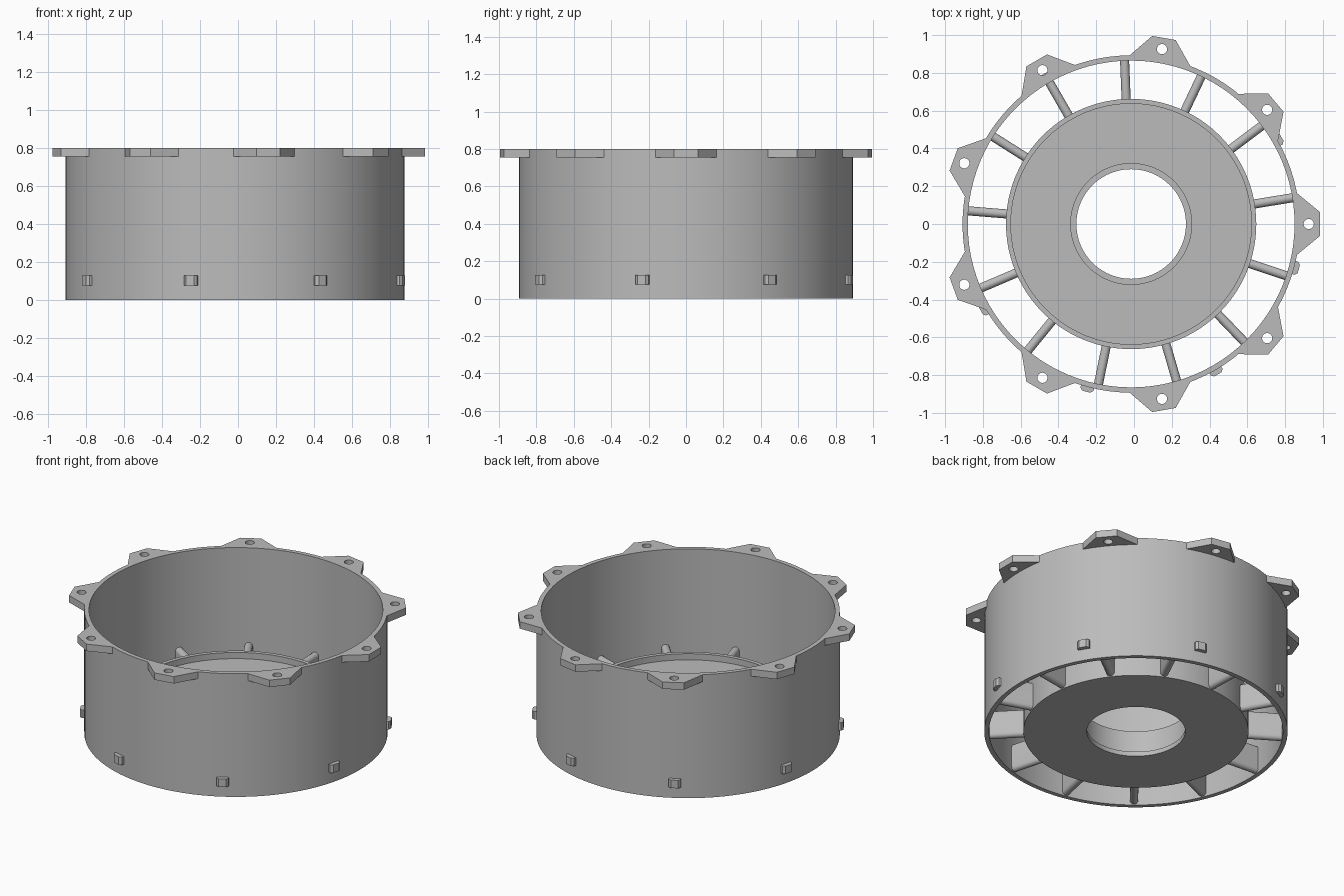
import bpy, bmesh, math
from mathutils import Matrix, Vector

if "Cube" in bpy.data.objects:
    bpy.data.objects.remove(bpy.data.objects["Cube"])

CX = -0.015   # ring axis, offset so the lugs are centred overall
grey = bpy.data.materials.new("grey_plastic")
grey.diffuse_color = (0.5, 0.5, 0.5, 1)
grey.use_nodes = True
grey.node_tree.nodes["Principled BSDF"].inputs["Base Color"].default_value = grey.diffuse_color


def finish(name, bm, smooth=True):
    bmesh.ops.recalc_face_normals(bm, faces=bm.faces[:])
    me = bpy.data.meshes.new(name)
    bm.to_mesh(me)
    bm.free()
    me.materials.append(grey)
    ob = bpy.data.objects.new(name, me)
    bpy.context.collection.objects.link(ob)
    ob.location.x = CX
    bpy.ops.object.select_all(action='DESELECT')
    ob.select_set(True)
    bpy.context.view_layer.objects.active = ob
    if smooth:
        bpy.ops.object.shade_smooth_by_angle(angle=math.radians(30))
    return ob


def lathe(name, profile, n=96):
    """Revolve a closed (radius, height) profile around the axis."""
    bm = bmesh.new()
    rings = [[bm.verts.new((r * math.cos(2 * math.pi * i / n), r * math.sin(2 * math.pi * i / n), z))
              for r, z in profile] for i in range(n)]
    m = len(profile)
    for i in range(n):
        a, b = rings[i], rings[(i + 1) % n]
        for j in range(m):
            k = (j + 1) % m
            bm.faces.new((a[j], b[j], b[k], a[k]))
    return finish(name, bm)


def prism(bm, pts, offset, turn):
    """Extrude a closed outline along offset, then turn it about the axis."""
    rot = Matrix.Rotation(math.radians(turn), 3, 'Z')
    lo = [bm.verts.new(rot @ Vector(p)) for p in pts]
    hi = [bm.verts.new(rot @ (Vector(p) + Vector(offset))) for p in pts]
    n = len(pts)
    bm.faces.new(lo)
    bm.faces.new(hi)
    for i in range(n):
        j = (i + 1) % n
        bm.faces.new((lo[i], lo[j], hi[j], hi[i]))


# outer duct wall
lathe("outer_shell", [(0.865, 0), (0.893, 0), (0.893, 0.8), (0.865, 0.8)])

# central hub: raised outer lip, recessed deck, stepped bore
lathe("hub", [(0.29, 0), (0.6625, 0), (0.6625, 0.225), (0.637, 0.225), (0.637, 0.185),
              (0.32, 0.185), (0.32, 0.03), (0.29, 0.03)])

# vanes joining hub and shell, rounded top and bottom
bm = bmesh.new()
W, Z0, Z1 = 0.024, 0.005, 0.185
outline = []
for i in range(9):
    a = math.pi * i / 8
    outline.append((0.655, W * math.cos(a), Z1 - W + W * math.sin(a)))
for i in range(9):
    a = math.pi + math.pi * i / 8
    outline.append((0.655, W * math.cos(a), Z0 + W + W * math.sin(a)))
for k in range(13):
    prism(bm, outline, (0.218, 0, 0), 9.23 + k * 360 / 13)
finish("vanes", bm)

# mounting lugs around the top edge, each with a bolt hole
bm = bmesh.new()
T = 0.045
corners = [(1.0, -0.063), (1.0, 0.063), (0.878, 0.163), (0.872, 0.08),
           (0.872, -0.08), (0.878, -0.163)]
HX, HR, N = 0.94, 0.027, 24


def edge_point(a):
    """Where a ray from the hole centre meets the lug outline."""
    d = Vector((math.cos(a), math.sin(a)))
    best = None
    for i, p in enumerate(corners):
        p = Vector(p) - Vector((HX, 0))
        e = Vector(corners[(i + 1) % len(corners)]) - Vector((HX, 0)) - p
        den = d.x * e.y - d.y * e.x
        if abs(den) < 1e-9:
            continue
        t = (p.x * e.y - p.y * e.x) / den
        s = (p.x * d.y - p.y * d.x) / den
        if t > 0 and -1e-6 <= s <= 1 + 1e-6 and (best is None or t < best):
            best = t
    return Vector((HX, 0)) + d * best


angles = {round(math.atan2(y, x - HX) % (2 * math.pi), 5) for x, y in corners}
angles = sorted(angles | {round(2 * math.pi * i / N, 5) for i in range(N)})
for k in range(9):
    rot = Matrix.Rotation(math.radians(40 * k), 3, 'Z')
    cols = []
    for a in angles:
        o = edge_point(a)
        h = (HX + HR * math.cos(a), HR * math.sin(a))
        cols.append([bm.verts.new(rot @ Vector((p[0], p[1], z)))
                     for p, z in ((h, 0.8), (o, 0.8), (o, 0.8 - T), (h, 0.8 - T))])
    for i, a in enumerate(cols):
        b = cols[(i + 1) % len(cols)]
        for j in range(4):
            q = (j + 1) % 4
            bm.faces.new((a[j], b[j], b[q], a[q]))
finish("mounting_lugs", bm)

# small chamfered pegs low on the outside
bm = bmesh.new()
peg = [(0.88, -0.036, 0.075), (0.906, -0.036, 0.075), (0.919, -0.022, 0.075),
       (0.919, 0.022, 0.075), (0.906, 0.036, 0.075), (0.88, 0.036, 0.075)]
for k in range(8):
    prism(bm, peg, (0, 0, 0.052), 30 + 45 * k)
finish("outer_pegs", bm, smooth=False)
